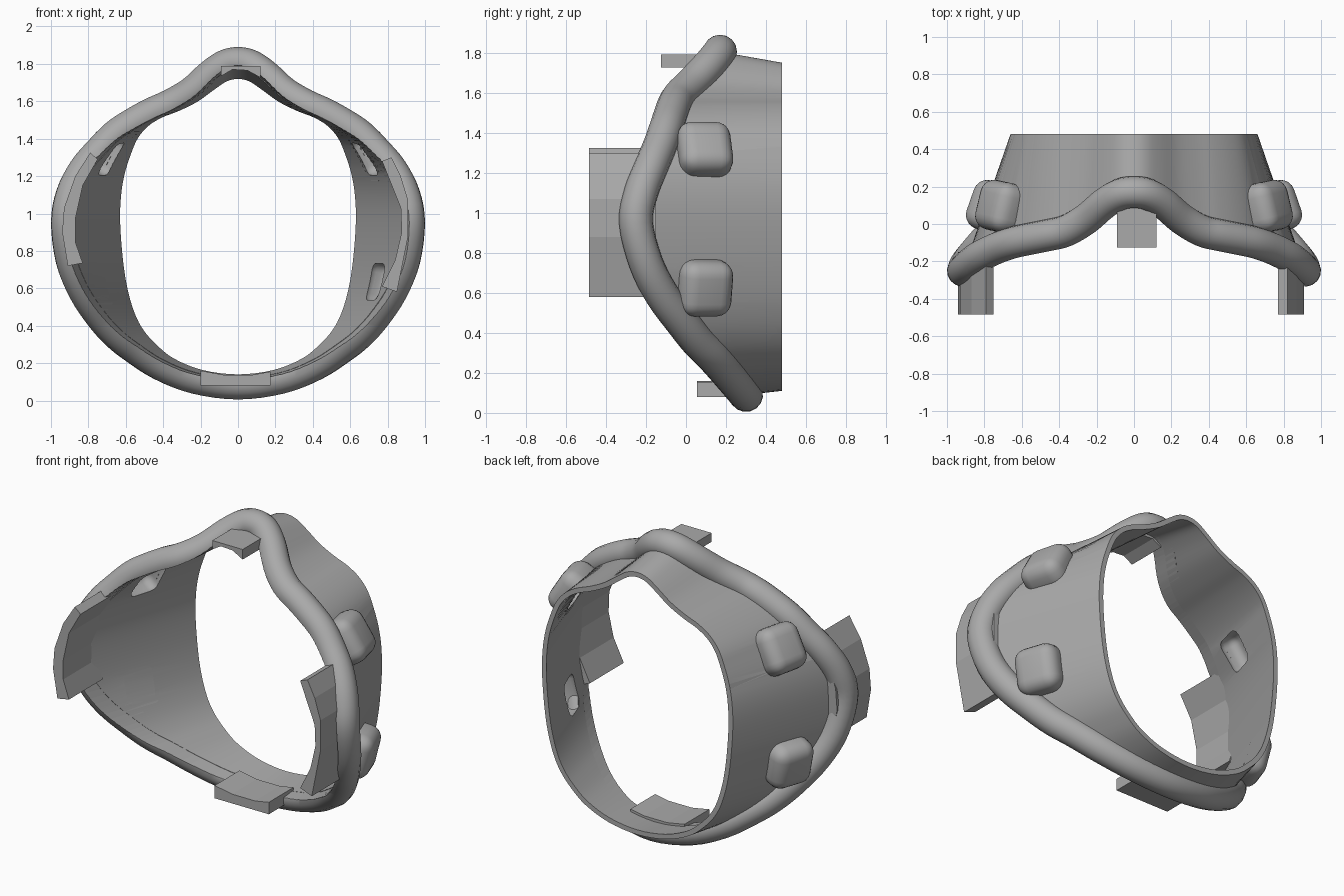
import bpy, bmesh
from mathutils import Vector, Matrix

if "Cube" in bpy.data.objects:
    bpy.data.objects.remove(bpy.data.objects["Cube"])

grey = bpy.data.materials.new("plain grey")
grey.use_nodes = True
COLOUR = (0.4, 0.4, 0.4, 1)
grey.diffuse_color = COLOUR
grey.node_tree.nodes["Principled BSDF"].inputs["Base Color"].default_value = COLOUR

# Half outline of the rim (x, y, z), top to bottom
RIM = [(0, .17, 1.805), (.07, .16, 1.79), (.15, .115, 1.735), (.25, .03, 1.645),
       (.36, -.035, 1.58), (.46, -.06, 1.535), (.56, -.08, 1.48), (.65, -.1, 1.42),
       (.735, -.13, 1.335), (.825, -.175, 1.23), (.89, -.225, 1.1), (.915, -.25, .95),
       (.89, -.2, .75), (.825, -.12, .59), (.735, -.02, .455), (.645, .06, .355),
       (.55, .135, .28), (.41, .215, .19), (.23, .275, .12), (0, .3, .09)]
# Matching half outline of the back opening (x, z)
BACK = [(0, 1.75), (.07, 1.735), (.14, 1.69), (.23, 1.625), (.33, 1.575), (.42, 1.54),
        (.5, 1.49), (.56, 1.42), (.6, 1.33), (.635, 1.22), (.655, 1.1), (.66, .95),
        (.645, .75), (.62, .59), (.58, .455), (.53, .36), (.46, .28), (.36, .2),
        (.2, .135), (0, .11)]
BACK_Y = .48


def closed(half):
    """Mirror a half outline and smooth it with a Catmull-Rom spline."""
    p = [Vector(v) for v in half]
    p += [Vector((-v.x, v.y, v.z)) for v in p[-2:0:-1]]
    n, out = len(p), []
    for i in range(n):
        a, b, c, d = p[i - 1], p[i], p[(i + 1) % n], p[(i + 2) % n]
        for k in range(4):
            t = k / 4
            out.append(b + (c - a) * t / 2 + (2 * a - 5 * b + 4 * c - d) * t * t / 2
                       + (3 * b - a - 3 * c + d) * t ** 3 / 2)
    return out


def inset(loop, amount):
    """Move an outline inward, seen from the front."""
    out = []
    for i, p in enumerate(loop):
        t = loop[(i + 1) % len(loop)] - loop[i - 1]
        out.append(p + Vector((t.z, 0, -t.x)).normalized() * amount)
    return out


def finish(name, bm, angle=0.6):
    bmesh.ops.recalc_face_normals(bm, faces=bm.faces)
    mesh = bpy.data.meshes.new(name)
    bm.to_mesh(mesh)
    bm.free()
    ob = bpy.data.objects.new(name, mesh)
    bpy.context.collection.objects.link(ob)
    mesh.materials.append(grey)
    shade(ob, angle)
    return ob


def shade(ob, angle):
    if angle:
        bpy.ops.object.select_all(action='DESELECT')
        ob.select_set(True)
        bpy.context.view_layer.objects.active = ob
        bpy.ops.object.shade_smooth_by_angle(angle=angle)


def loft(name, loops, ring=False, angle=0.6):
    """Skin outlines; a ring joins last to first, otherwise the ends are capped."""
    bm = bmesh.new()
    rows = [[bm.verts.new(p) for p in loop] for loop in loops]
    n = len(rows[0])
    pairs = list(zip(rows, rows[1:])) + ([(rows[-1], rows[0])] if ring else [])
    for a, b in pairs:
        for i in range(n):
            j = (i + 1) % n
            bm.faces.new((a[i], a[j], b[j], b[i]))
    if not ring:
        bm.faces.new(rows[0])
        bm.faces.new(rows[-1])
    return finish(name, bm, angle)


def cut(ob, cutter):
    mod = ob.modifiers.new("cut", 'BOOLEAN')
    mod.operation, mod.solver, mod.object = 'DIFFERENCE', 'EXACT', cutter
    cutter.hide_render = True
    cutter.hide_viewport = True
    cutter.display_type = 'WIRE'


def apply(ob, angle=0.6):
    bpy.context.view_layer.update()
    dg = bpy.context.evaluated_depsgraph_get()
    mesh = bpy.data.meshes.new_from_object(ob.evaluated_get(dg))
    ob.modifiers.clear()
    ob.data = mesh
    shade(ob, angle)


# Tapered wall
rim = closed(RIM)
back = closed([(x, BACK_Y, z) for x, z in BACK])
rim_in, back_in = inset(rim, .03), inset(back, .03)
wall = loft("tapered_wall", [rim, back, back_in, rim_in], ring=True)


# Helper solid filling the opening
def along(a, b, y):
    return [p.lerp(q, (y - p.y) / (q.y - p.y)) for p, q in zip(a, b)]


opening = loft("opening_cutter", [along(inset(rim, .028), inset(back, .028), y)
                                  for y in (-.6, .6)], angle=0)

# Round rim tube, trimmed flush with the opening
curve = bpy.data.curves.new("rim_path", 'CURVE')
curve.dimensions = '3D'
curve.bevel_depth, curve.bevel_resolution = .085, 6
spline = curve.splines.new('POLY')
spline.points.add(len(rim) - 1)
for point, p in zip(spline.points, rim):
    point.co = (*p, 1)
spline.use_cyclic_u = True
path = bpy.data.objects.new("rim_path", curve)
bpy.context.collection.objects.link(path)
bpy.context.view_layer.update()
bm = bmesh.new()
bm.from_mesh(path.to_mesh())
bpy.data.objects.remove(path)
bmesh.ops.remove_doubles(bm, verts=bm.verts, dist=.0001)
tube = finish("rim_tube", bm)
cut(tube, opening)


# Hollow rounded bumps on the side walls
def rounded_block(name, size, frame, radius):
    bm = bmesh.new()
    bmesh.ops.create_cube(bm, size=1, matrix=Matrix.Diagonal((*size, 1)))
    bmesh.ops.bevel(bm, geom=bm.edges[:], offset=radius, segments=5, profile=.5,
                    affect='EDGES')
    bm.transform(frame)
    return finish(name, bm, 1.0)


bumps, cavities = [], []
for level, z in (("upper", 1.315), ("lower", .63)):
    section = along(rim, back, .09)
    right_half = [i for i, p in enumerate(section) if p.x > .3]
    i = min(right_half, key=lambda k: abs(section[k].z - z))
    run = (back[i] - rim[i]).normalized()
    up = section[i - 2] - section[i + 2]
    normal = run.cross(up).normalized()
    if normal.x < 0:
        normal.negate()
    up = normal.cross(run)
    for side, sx in (("left", 1), ("right", -1)):
        flip = Matrix.Diagonal((sx, 1, 1, 1))
        frame = Matrix((normal, run, up)).transposed().to_4x4()
        frame.translation = section[i] + normal * .01
        bumps.append(rounded_block(f"{level}_{side}_bump", (.19, .27, .28),
                                   flip @ frame, .075))
        cavities.append(rounded_block(f"{level}_{side}_cavity_cutter", (.13, .21, .22),
                                      flip @ frame, .05))
for bump, cavity in zip(bumps, cavities):
    cut(bump, opening)
    cut(bump, cavity)
    cut(wall, cavity)
for ob in (tube, wall, *bumps):
    apply(ob, 0.7)


# Flat tabs on the front, extruded from their front outlines
def tab(name, outline, y0, y1):
    loft(name, [[Vector((x, y, z)) for x, z in outline] for y in (y0, y1)], angle=0)


tab("right_tab", [(-.79, 1.325), (-.87, 1.2), (-.93, 1.03), (-.94, .9), (-.91, .72),
                  (-.83, .735), (-.87, .85), (-.87, .97), (-.83, 1.15), (-.75, 1.29)],
    -.485, -.15)
tab("left_tab", [(.82, 1.3), (.87, 1.2), (.91, 1.07), (.91, .88), (.85, .58),
                 (.77, .61), (.84, .75), (.875, .9), (.87, 1.03), (.77, 1.28)],
    -.485, -.15)
tab("top_tab", [(-.09, 1.79), (.12, 1.79), (.12, 1.727), (.05, 1.765), (-.03, 1.77),
                (-.09, 1.735)], -.125, .13)
tab("bottom_tab", [(-.2, .08), (.175, .08), (.175, .155), (.08, .138), (-.08, .138),
                   (-.2, .16)], .055, .3)
